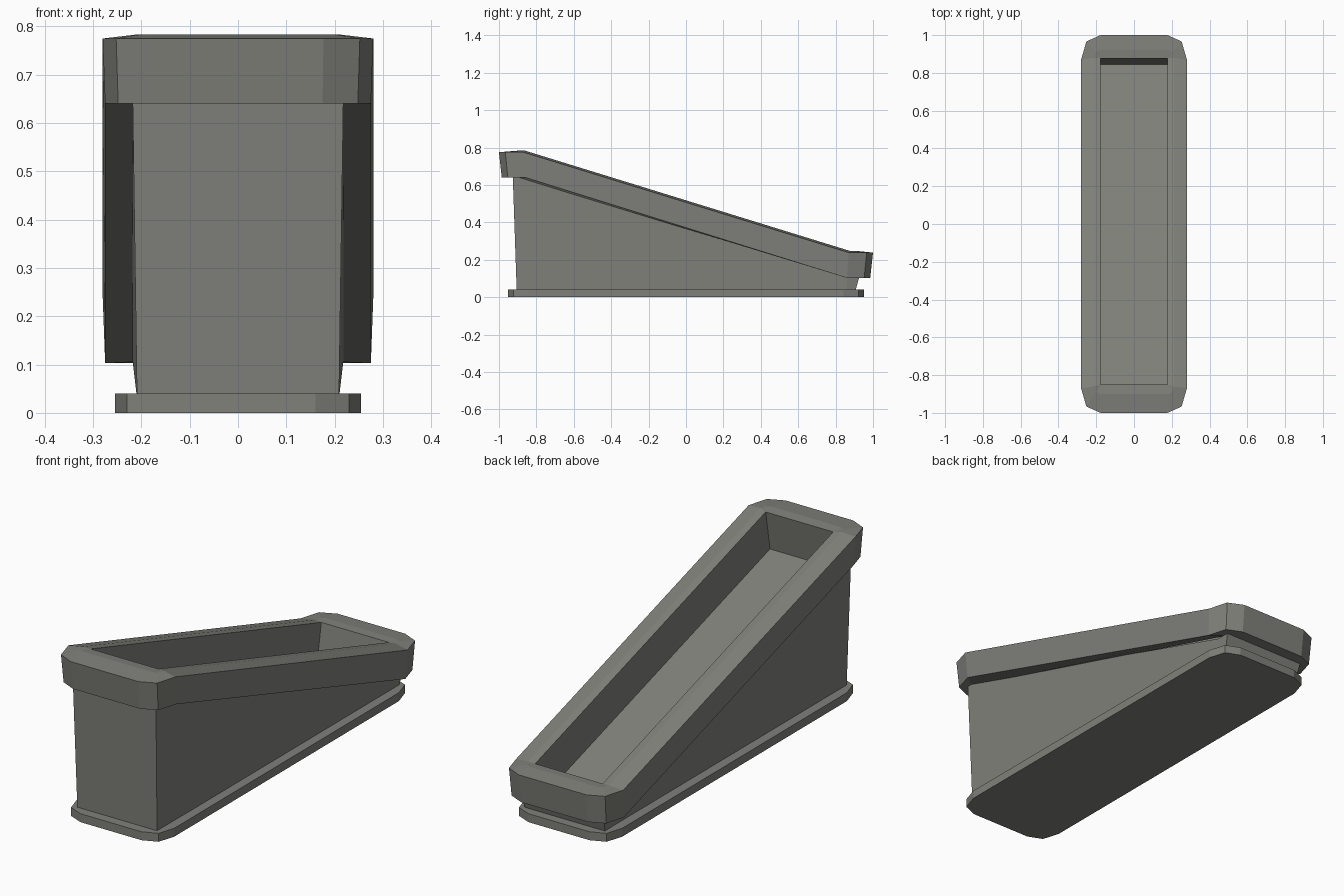
import bpy, bmesh

if "Cube" in bpy.data.objects:
    bpy.data.objects.remove(bpy.data.objects["Cube"])

stone = bpy.data.materials.new("grey stone")
stone.diffuse_color = (0.215, 0.218, 0.195, 1)
stone.use_nodes = True
stone.node_tree.nodes["Principled BSDF"].inputs["Base Color"].default_value = stone.diffuse_color


def slope(y):
    """Height of the top surface: level at both ends, sloping between."""
    t = min(max((y + 0.86) / 1.72, 0), 1)
    return 0.783 + (0.246 - 0.783) * t


def outline(x, y0, y1, cx=0, cy=0):
    """12-point rectangle with two-step cut corners (cx, cy = cut lengths)."""
    cut = [(0, cy), (cx * 0.27, cy * 0.26), (cx, 0)]
    pts = [(x - a, y1 - b) for a, b in cut]
    pts += [(-x + a, y1 - b) for a, b in reversed(cut)]
    pts += [(-x + a, y0 + b) for a, b in cut]
    pts += [(x - a, y0 + b) for a, b in reversed(cut)]
    return pts


def loft(name, rings, cap_first=False, cap_last=False):
    bm = bmesh.new()
    loops = [[bm.verts.new(p) for p in r] for r in rings]
    n = len(loops[0])
    for a, b in zip(loops, loops[1:]):
        for i in range(n):
            j = (i + 1) % n
            bm.faces.new((a[i], a[j], b[j], b[i]))
    if cap_first:
        bm.faces.new(loops[0][::-1])
    if cap_last:
        bm.faces.new(loops[-1])
    bmesh.ops.remove_doubles(bm, verts=bm.verts, dist=0.0005)
    me = bpy.data.meshes.new(name)
    bm.to_mesh(me)
    bm.free()
    me.materials.append(stone)
    ob = bpy.data.objects.new(name, me)
    bpy.context.collection.objects.link(ob)
    return ob


def flat(pts, z):
    return [(x, y, z) for x, y in pts]


def sloped(pts, dz):
    return [(x, y, slope(y) + dz) for x, y in pts]


# Base plate
plate = outline(0.255, -0.952, 0.952, 0.095, 0.11)
loft("base_plate", [flat(plate, 0), flat(plate, 0.04)], True, True)


# Wedge-shaped body, with breaks where the top starts to slope
def body_ring(x, y):
    return [(x, 0.86), (x, y), (-x, y), (-x, 0.86),
            (-x, -0.86), (-x, -y), (x, -y), (x, -0.86)]


loft("body", [flat(body_ring(0.209, 0.905), 0.03),
              sloped(body_ring(0.218, 0.926), -0.14)])

# Overhanging rim and the sunken trough inside it
opening = outline(0.177, -0.85, 0.877)
trough_floor = [(x, y - 0.032, slope(y) - 0.19) for x, y in opening]
loft("rim_and_trough", [
    sloped(outline(0.205, -0.91, 0.91), -0.14),
    sloped(outline(0.275, -0.985, 0.985, 0.1, 0.125), -0.143),
    sloped(outline(0.28, -1.0, 1.0, 0.103, 0.13), -0.008),
    sloped(outline(0.212, -0.90, 0.92, 0.03, 0.04), 0),
    sloped(opening, -0.002),
    trough_floor,
], cap_last=True)
